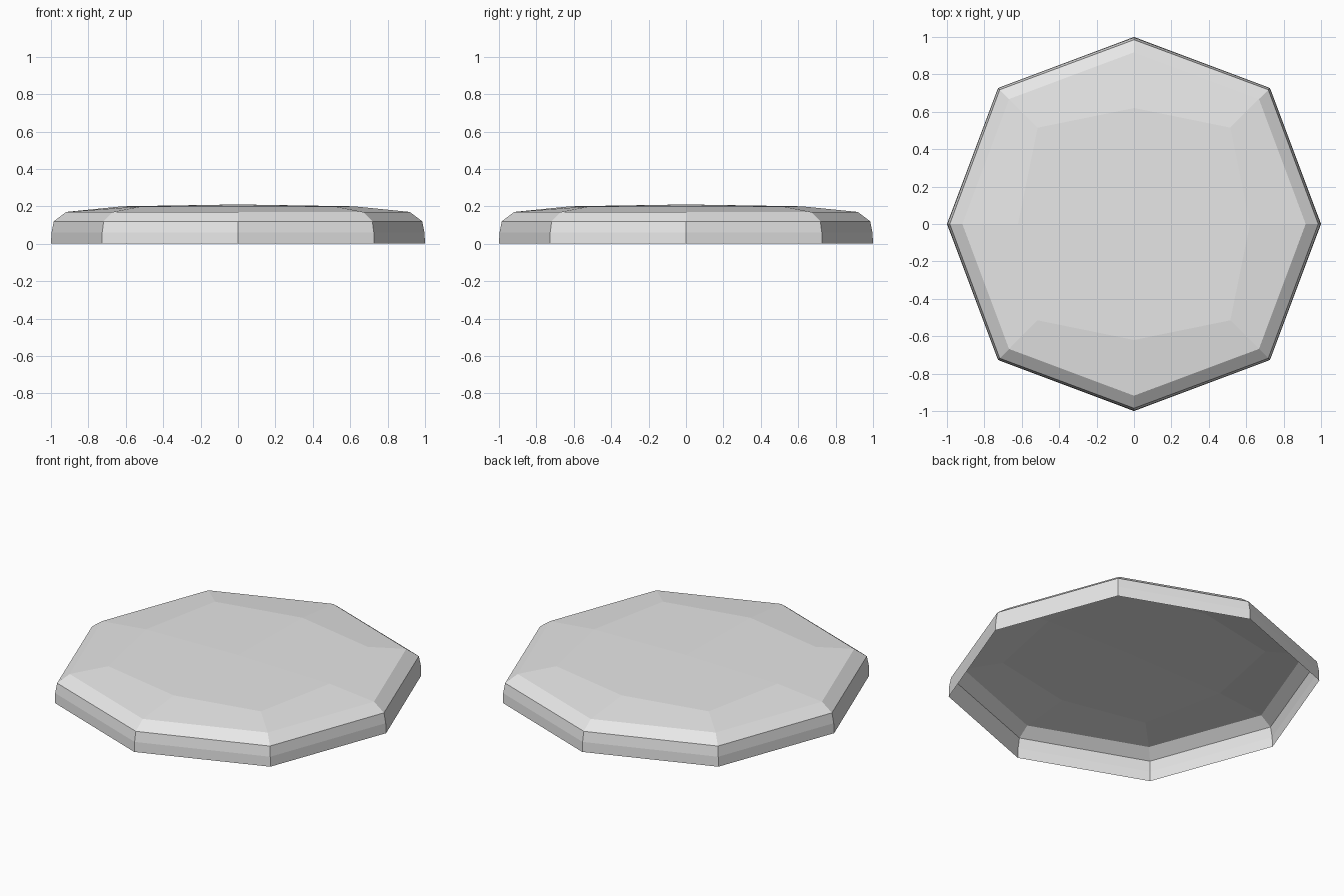
import bpy, bmesh, math

if "Cube" in bpy.data.objects:
    bpy.data.objects.remove(bpy.data.objects["Cube"])

# Plain grey surface
grey = bpy.data.materials.new("light_grey")
grey.diffuse_color = (0.8, 0.8, 0.8, 1)
grey.use_nodes = True
grey.node_tree.nodes["Principled BSDF"].inputs["Base Color"].default_value = grey.diffuse_color

# Rings from the rim upward: (radius on axes, corner offset, height)
RINGS = [
    (1.0, 0.727, 0.0),
    (0.997, 0.726, 0.06),
    (0.985, 0.718, 0.12),
    (0.918, 0.668, 0.17),
    (0.62, 0.515, 0.20),
]


def ring(bm, axis, corner, z):
    """Eight points, alternating between axes and corners."""
    points = []
    for i in range(8):
        r = axis if i % 2 == 0 else corner * math.sqrt(2)
        a = i * math.pi / 4
        points.append(bm.verts.new((r * math.cos(a), r * math.sin(a), z)))
    return points


bm = bmesh.new()
rings = [ring(bm, *r) for r in RINGS]

# Side wall, rounded edge and sloping top border
for low, high in zip(rings, rings[1:]):
    for i in range(8):
        j = (i + 1) % 8
        bm.faces.new((low[i], low[j], high[j], high[i]))

# Slightly domed middle made of four quads; the underside stays open
centre = bm.verts.new((0, 0, 0.21))
inner = rings[-1]
for i in range(0, 8, 2):
    bm.faces.new((centre, inner[i], inner[i + 1], inner[(i + 2) % 8]))

mesh = bpy.data.meshes.new("domed_lid")
bm.to_mesh(mesh)
bm.free()
mesh.materials.append(grey)
lid = bpy.data.objects.new("domed_lid", mesh)
bpy.context.collection.objects.link(lid)
